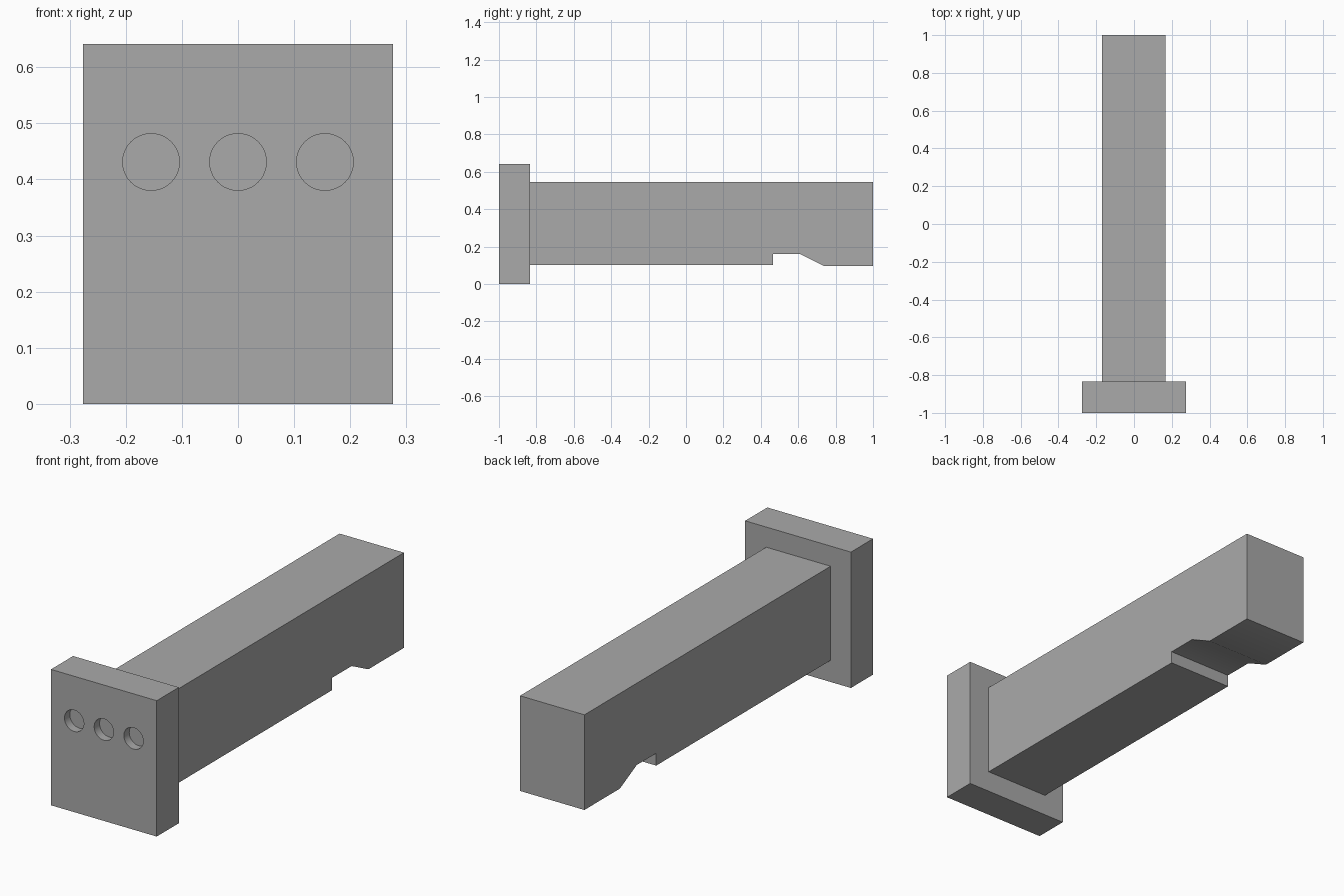
import bpy, bmesh, math
from mathutils import Matrix

if "Cube" in bpy.data.objects:
    bpy.data.objects.remove(bpy.data.objects["Cube"])

grey = bpy.data.materials.new("plain grey")
grey.use_nodes = True
colour = (0.4, 0.4, 0.4, 1)
grey.diffuse_color = colour
grey.node_tree.nodes["Principled BSDF"].inputs["Base Color"].default_value = colour


def finish(name, bm):
    bmesh.ops.recalc_face_normals(bm, faces=bm.faces)
    mesh = bpy.data.meshes.new(name)
    bm.to_mesh(mesh)
    bm.free()
    mesh.materials.append(grey)
    obj = bpy.data.objects.new(name, mesh)
    bpy.context.collection.objects.link(obj)
    return obj


def extrude_profile(name, profile, x0, x1):
    """Extrude a (y, z) outline along x."""
    bm = bmesh.new()
    face = bm.faces.new([bm.verts.new((x0, y, z)) for y, z in profile])
    new = bmesh.ops.extrude_face_region(bm, geom=[face])["geom"]
    verts = [v for v in new if isinstance(v, bmesh.types.BMVert)]
    bmesh.ops.translate(bm, verts=verts, vec=(x1 - x0, 0, 0))
    return finish(name, bm)


def smooth(obj):
    bpy.ops.object.select_all(action="DESELECT")
    obj.select_set(True)
    bpy.context.view_layer.objects.active = obj
    bpy.ops.object.shade_smooth_by_angle(angle=math.radians(30))


# End plate
FRONT, BACK = -1.0, -0.835
plate = extrude_profile("end_plate", [(FRONT, 0), (BACK, 0), (BACK, 0.641), (FRONT, 0.641)],
                        -0.276, 0.276)

# Three shallow round holes in the plate
HOLE_DEPTH = 0.04
bm = bmesh.new()
for x in (-0.155, 0, 0.155):
    bmesh.ops.create_cone(bm, cap_ends=True, segments=64, radius1=0.0505, radius2=0.0505,
                          depth=2 * HOLE_DEPTH,
                          matrix=Matrix.Translation((x, FRONT, 0.431))
                          @ Matrix.Rotation(math.pi / 2, 4, "X"))
cutter = finish("hole_cutter", bm)
cutter.hide_render = True
cut = plate.modifiers.new("holes", "BOOLEAN")
cut.operation = "DIFFERENCE"
cut.solver = "EXACT"
cut.object = cutter
bpy.context.view_layer.objects.active = plate
bpy.ops.object.modifier_apply(modifier="holes")
bpy.data.objects.remove(cutter)
smooth(plate)

# Long beam with a ramped notch underneath
beam = extrude_profile("beam", [(BACK, 0.102), (0.465, 0.102), (0.465, 0.16), (0.61, 0.16),
                                (0.735, 0.097), (1, 0.097), (1, 0.546), (BACK, 0.546)],
                       -0.17, 0.166)
smooth(beam)
